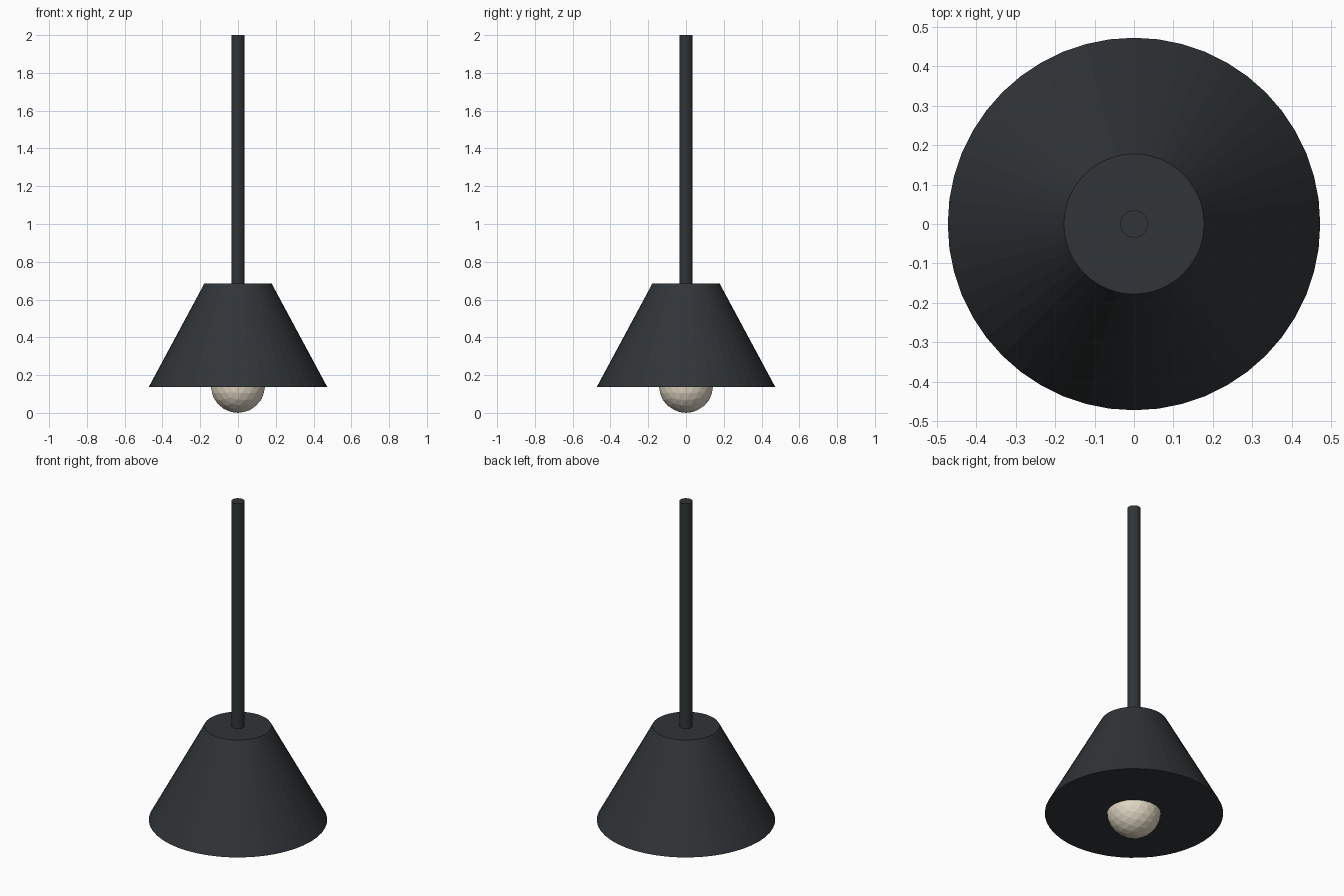
import bpy

if "Cube" in bpy.data.objects:
    bpy.data.objects.remove(bpy.data.objects["Cube"])


def material(name, color):
    mat = bpy.data.materials.new(name)
    mat.diffuse_color = (*color, 1)
    mat.use_nodes = True
    mat.node_tree.nodes["Principled BSDF"].inputs["Base Color"].default_value = mat.diffuse_color
    return mat


def finish(name, mat):
    obj = bpy.context.object
    obj.name = name
    obj.data.materials.append(mat)
    return obj


def cone(name, sides, r_bottom, r_top, z_bottom, z_top, mat):
    bpy.ops.mesh.primitive_cone_add(
        vertices=sides, radius1=r_bottom, radius2=r_top,
        depth=z_top - z_bottom, location=(0, 0, (z_bottom + z_top) / 2))
    return finish(name, mat)


dark = material("dark_metal", (0.03, 0.035, 0.038))
cream = material("warm_glass", (0.75, 0.68, 0.55))

# Closed conical shade
cone("shade", 48, 0.473, 0.178, 0.136, 0.685, dark)

# Hanging rod rising from the shade top
cone("rod", 24, 0.035, 0.035, 0.68, 2.0, dark)

# Faceted bulb poking out below the shade
bpy.ops.mesh.primitive_ico_sphere_add(
    subdivisions=3, radius=0.144, location=(0, 0, 0.144))
finish("bulb", cream)
